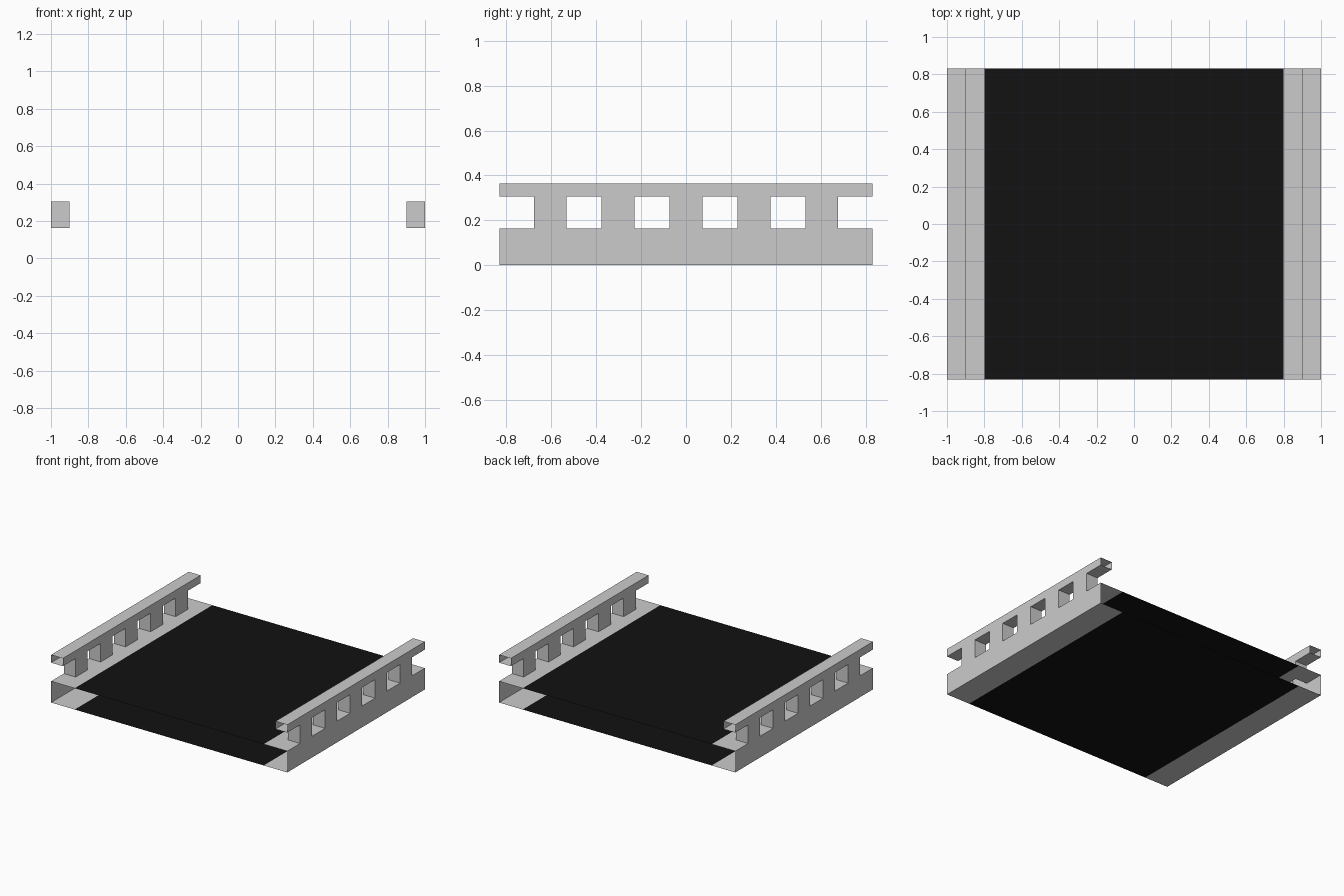
import bpy

if "Cube" in bpy.data.objects:
    bpy.data.objects.remove(bpy.data.objects["Cube"])

L = 0.832                      # half length along y
DECK, RAIL, TOP = 0.163, 0.305, 0.365
POST_HALF = 0.073
posts = [(i * 0.3025 - POST_HALF, i * 0.3025 + POST_HALF) for i in range(-2, 3)]
stops = [-L] + [y for p in posts for y in p] + [L]
gaps = list(zip(stops[0::2], stops[1::2]))   # open spans between posts


def strip(profile, y0, y1):
    """Open shell quads: an (x, z) profile run from y0 to y1."""
    return [[(a[0], y0, a[1]), (a[0], y1, a[1]), (b[0], y1, b[1]), (b[0], y0, b[1])]
            for a, b in zip(profile, profile[1:])]


def make(name, quads, mirror=True, mat=None):
    index, faces = {}, []
    for q in quads:
        faces.append([index.setdefault(tuple(round(c, 5) for c in v), len(index)) for v in q])
    mesh = bpy.data.meshes.new(name)
    mesh.from_pydata(list(index), [], faces)
    obj = bpy.data.objects.new(name, mesh)
    bpy.context.collection.objects.link(obj)
    if mat:
        mesh.materials.append(mat)
    if mirror:
        obj.modifiers.new("Mirror", 'MIRROR').use_axis[0] = True
    return obj


asphalt = bpy.data.materials.new("asphalt")
asphalt.diffuse_color = (0.006, 0.006, 0.006, 1)
asphalt.use_nodes = True
asphalt.node_tree.nodes["Principled BSDF"].inputs["Base Color"].default_value = asphalt.diffuse_color

# Road surface and matching underside, open at both ends
make("road_deck", strip([(-0.8, 0), (0.8, 0)], -L, L)
     + strip([(0.8, DECK), (-0.8, DECK)], -L, L), False, asphalt)

# Kerb: underside, outer wall and walkway, left open beneath the posts
kerb = strip([(0.8, 0), (1, 0), (1, DECK)], -L, L) + strip([(0.9, DECK), (0.8, DECK)], -L, L)
for a, b in gaps:
    kerb += strip([(1, DECK), (0.9, DECK)], a, b)
make("side_kerbs", kerb)

# Balustrade posts: four walls each
walls = []
for a, b in posts:
    walls += strip([(1, DECK), (1, RAIL)], a, b) + strip([(0.9, RAIL), (0.9, DECK)], a, b)
    front = [(0.9, a, DECK), (1, a, DECK), (1, a, RAIL), (0.9, a, RAIL)]
    walls += [front, [(x, b, z) for x, _, z in reversed(front)]]
make("railing_posts", walls)

# Handrail: hollow, open at both ends
rail = strip([(1, RAIL), (1, TOP), (0.9, TOP), (0.9, RAIL)], -L, L)
for a, b in gaps:
    rail += strip([(0.9, RAIL), (1, RAIL)], a, b)
make("handrails", rail)
